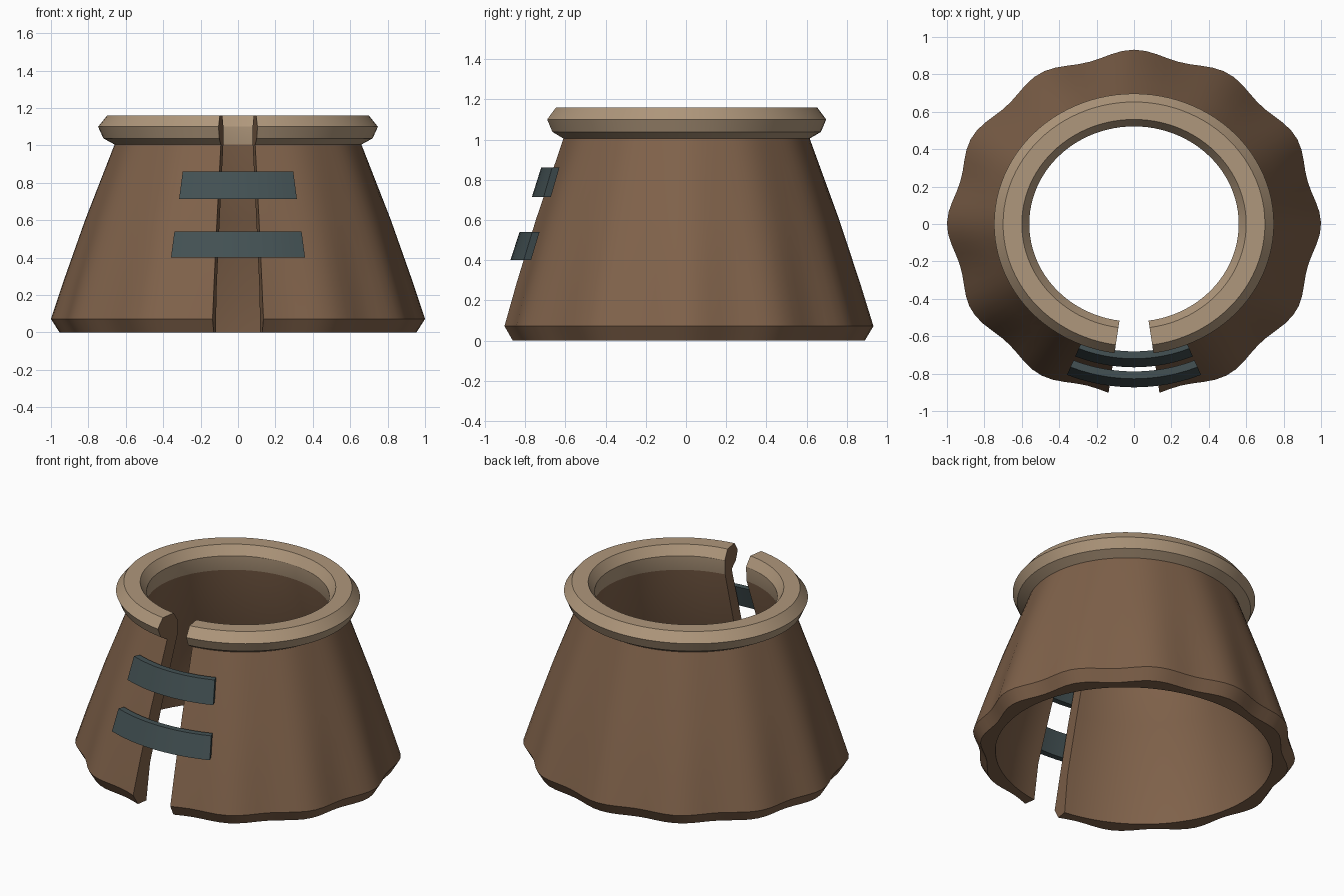
import bpy, bmesh, math

if "Cube" in bpy.data.objects:
    bpy.data.objects.remove(bpy.data.objects["Cube"])

DEPTH = 0.932          # front-to-back squash of every ring
FRONT = -math.pi / 2   # direction of the slit


def material(name, rgb):
    m = bpy.data.materials.new(name)
    m.diffuse_color = (*rgb, 1)
    m.use_nodes = True
    m.node_tree.nodes["Principled BSDF"].inputs["Base Color"].default_value = m.diffuse_color
    return m


brown = material("brown leather", (0.215, 0.122, 0.069))
tan = material("tan trim", (0.43, 0.31, 0.20))
slate = material("slate strap", (0.056, 0.082, 0.087))


def sweep(name, profile, start, end, steps, mats, is_trim=None):
    """Sweep a closed (radius, height, ripple) profile around z, capping both ends."""
    bm = bmesh.new()
    rings = []
    for i in range(steps + 1):
        a = start + (end - start) * i / steps
        ring = []
        for r, z, ripple in profile:
            q = r + ripple * math.cos(12 * a)
            ring.append(bm.verts.new((q * math.cos(a), q * math.sin(a) * DEPTH, z)))
        rings.append(ring)
    n = len(profile)
    for a, b in zip(rings, rings[1:]):
        for j in range(n):
            k = (j + 1) % n
            f = bm.faces.new((a[j], b[j], b[k], a[k]))
            if is_trim and is_trim(profile[j][1], profile[k][1]):
                f.material_index = 1
    bm.faces.new(rings[0])
    bm.faces.new(rings[-1][::-1])
    bmesh.ops.recalc_face_normals(bm, faces=bm.faces)
    mesh = bpy.data.meshes.new(name)
    bm.to_mesh(mesh)
    bm.free()
    obj = bpy.data.objects.new(name, mesh)
    bpy.context.collection.objects.link(obj)
    for m in mats:
        mesh.materials.append(m)
    bpy.ops.object.select_all(action='DESELECT')
    obj.select_set(True)
    bpy.context.view_layer.objects.active = obj
    bpy.ops.object.shade_smooth_by_angle(angle=math.radians(25))
    return obj


# Split flared skirt with its rolled collar, rippled towards the hem
NECK = 1.005
shell = [
    (0.935, 0.0, 0.019), (0.98, 0.072, 0.02), (0.916, 0.28, 0.015),
    (0.81, 0.6, 0.008), (0.66, NECK, 0),
    (0.72, 1.038, 0), (0.748, 1.10, 0), (0.70, 1.16, 0),
    (0.60, 1.16, 0), (0.56, 1.10, 0), (0.565, NECK, 0),
    (0.705, 0.6, 0), (0.82, 0.24, 0), (0.855, 0.0, 0),
]
gap = math.radians(8)
sweep("collar_skirt", shell, FRONT + gap, FRONT + 2 * math.pi - gap, 96,
      [brown, tan], lambda z0, z1: min(z0, z1) >= NECK)

# Curved straps bridging the slit
half = math.radians(22.5)
for name, z0, z1, r0, r1 in (("upper_strap", 0.715, 0.86, 0.822, 0.773),
                             ("lower_strap", 0.40, 0.54, 0.937, 0.888)):
    t = 0.042
    section = [(r0 - t, z0, 0), (r0, z0, 0), (r1, z1, 0), (r1 - t, z1, 0)]
    sweep(name, section, FRONT - half, FRONT + half, 12, [slate])
